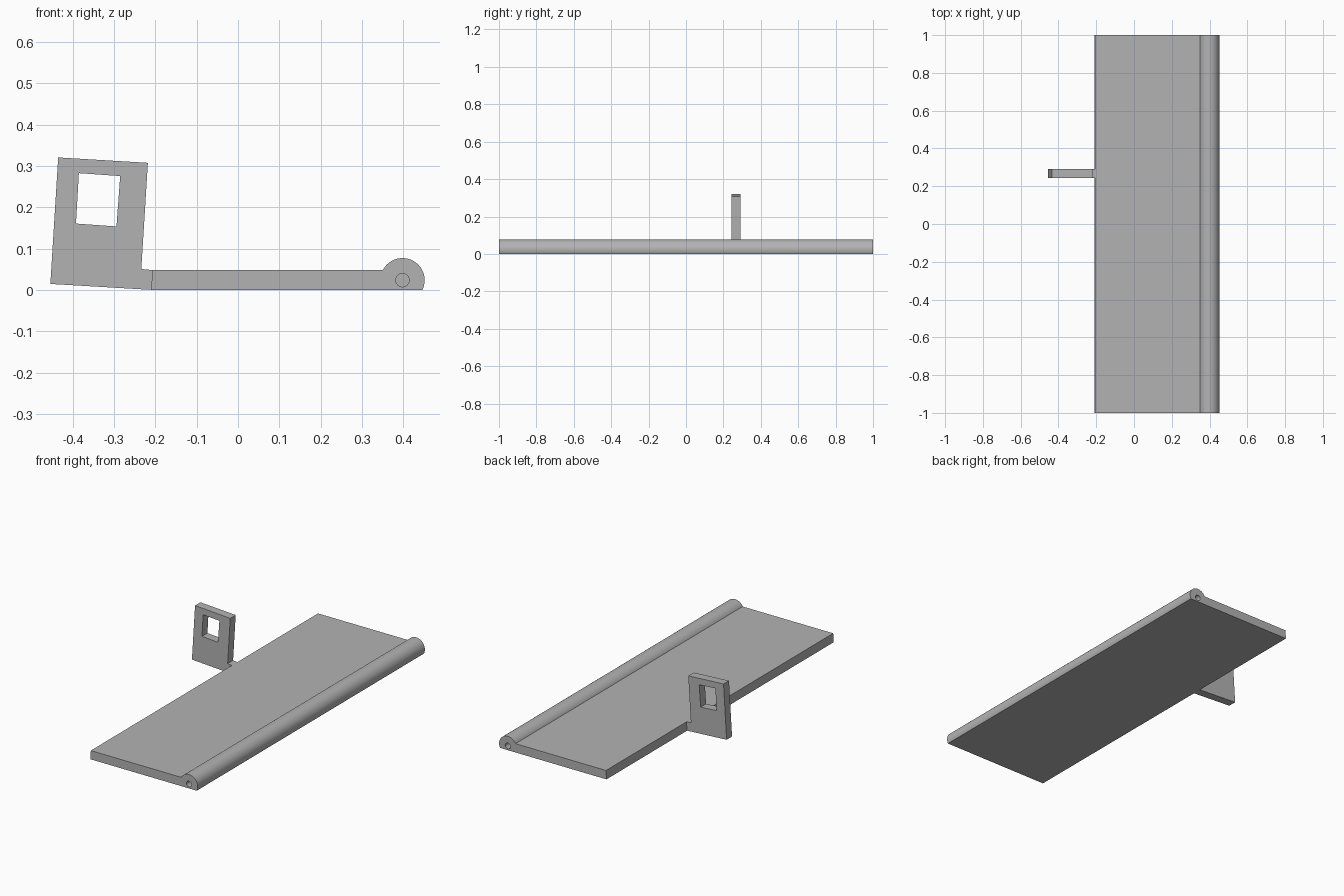
import bpy
import bmesh
from math import sin, cos, asin, sqrt, pi, radians

cube = bpy.data.objects.get("Cube")
if cube:
    bpy.data.objects.remove(cube, do_unlink=True)

grey = bpy.data.materials.new("plain grey")
grey.use_nodes = True
color = (0.45, 0.45, 0.45, 1)
grey.diffuse_color = color
grey.node_tree.nodes["Principled BSDF"].inputs["Base Color"].default_value = color


def prism(name, points, y0, y1):
    """Extrude an x-z outline from y0 to y1."""
    bm = bmesh.new()
    face = bm.faces.new([bm.verts.new((x, y0, z)) for x, z in points])
    new = bmesh.ops.extrude_face_region(bm, geom=[face])["geom"]
    verts = [v for v in new if isinstance(v, bmesh.types.BMVert)]
    bmesh.ops.translate(bm, verts=verts, vec=(0, y1 - y0, 0))
    bmesh.ops.recalc_face_normals(bm, faces=bm.faces)
    mesh = bpy.data.meshes.new(name)
    bm.to_mesh(mesh)
    bm.free()
    mesh.materials.append(grey)
    obj = bpy.data.objects.new(name, mesh)
    bpy.context.collection.objects.link(obj)
    return obj


def cut(obj, cutter):
    """Subtract the cutter and remove it."""
    cutter.hide_render = True
    mod = obj.modifiers.new("cut", "BOOLEAN")
    mod.operation = "DIFFERENCE"
    mod.solver = "EXACT"
    mod.object = cutter
    bpy.context.view_layer.objects.active = obj
    bpy.ops.object.modifier_apply(modifier=mod.name)
    bpy.data.objects.remove(cutter, do_unlink=True)


def arc(cx, cz, r, a0, a1, n):
    return [(cx + r * cos(a0 + (a1 - a0) * i / n),
             cz + r * sin(a0 + (a1 - a0) * i / n)) for i in range(n + 1)]


# Flap: flat plate that runs into a rounded hinge barrel
HX, HZ, R, THICK = 0.398, 0.024, 0.0535, 0.049
start = -asin(HZ / R)
end = pi - asin((THICK - HZ) / R)
outline = [(-0.21, 0)] + arc(HX, HZ, R, start, end, 40) + [(-0.207, THICK)]
flap = prism("hinged_flap", outline, -1, 1)

# Blind pin sockets in both ends of the barrel
for side in (-1, 1):
    ring = arc(HX, HZ, 0.016, 0, 2 * pi, 32)[:-1]
    cut(flap, prism("pin_cutter", ring, *sorted((side * 0.92, side * 1.02))))

# Upright tab, slightly tilted, with a short neck into the flap
tab = prism("latch_tab", [(-0.454, 0.015), (-0.215, 0.001), (-0.2, 0.001),
                          (-0.2, 0.048), (-0.234, 0.051), (-0.218, 0.308),
                          (-0.435, 0.321)], 0.243, 0.291)

# Window through the tab
cut(tab, prism("window_cutter", [(-0.392, 0.161), (-0.294, 0.154),
                                 (-0.285, 0.276), (-0.385, 0.283)], 0.2, 0.34))

# Smooth barrel and sockets, keep the edges crisp
bpy.ops.object.select_all(action="DESELECT")
flap.select_set(True)
bpy.context.view_layer.objects.active = flap
bpy.ops.object.shade_smooth_by_angle(angle=radians(30))
